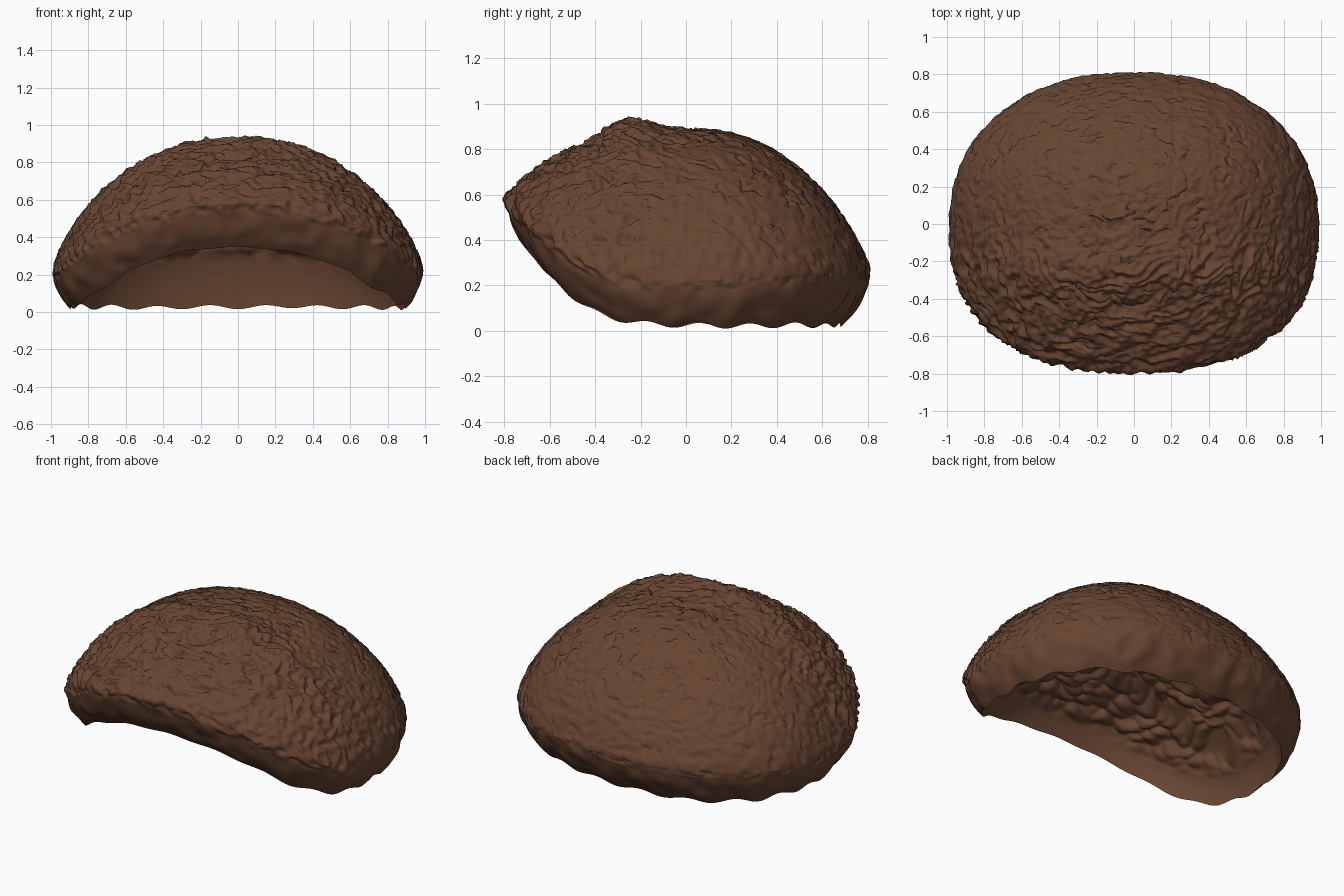
import bpy, bmesh, math
from mathutils import Vector, noise

if "Cube" in bpy.data.objects:
    bpy.data.objects.remove(bpy.data.objects["Cube"])

SEG = 440  # points around the shell

brown = bpy.data.materials.new("dark brown")
brown.diffuse_color = (0.138, 0.06, 0.032, 1)
brown.use_nodes = True
brown.node_tree.nodes["Principled BSDF"].inputs["Base Color"].default_value = brown.diffuse_color


def edge(a):
    """Widest outline of the shell at angle a."""
    c, s = math.cos(a), math.sin(a)
    front = s < 0
    n, ly = (2.45, 0.79) if front else (2.2, 0.81)
    r = (abs(c) ** n + abs(s) ** n) ** (-1 / n)
    x, y = 0.985 * r * c, ly * r * s
    z = 0.22 + (0.36 * (-y / 0.79) ** 2.5 if front else 0.05 * y / 0.81)
    return Vector((x, y, z))


def rim(a):
    """Wavy lower rim, lifted at the front."""
    e = edge(a)
    x, y = e.x * 0.91, e.y * (0.84 if e.y > 0 else 0.87)
    lift = (max(0, -y) / 0.687) ** 3
    wave = 0.011 * math.sin(19 * a) + 0.012 * noise.noise(Vector((x * 4, y * 4, 3)))
    return Vector((x, y, 0.025 + 0.32 * lift + wave * (1 - 0.7 * min(lift, 1))))


def outer(t, a):
    """Dome from apex (t=0) to widest edge (t=0.8), then under-lip to rim (t=1)."""
    e = edge(a)
    if t <= 0.8:
        s = t / 0.8
        q = 0.82 - 0.12 * (e.x / 0.985) ** 2
        z = e.z + (0.89 - e.z) * (1 - s ** 2.3) ** q
        y = s * e.y
        z += 0.055 * math.exp(-((y + 0.26) / 0.13) ** 2) * max(0, 1 - (s * e.x) ** 2) * (1 - s ** 4)
        return Vector((s * e.x, y, z))
    u = (t - 0.8) / 0.2
    r = rim(a)
    mid = Vector((e.x, e.y * 0.99, e.z * 0.45 + r.z * 0.55))
    return e * (1 - u) ** 2 + mid * 2 * u * (1 - u) + r * u * u


def lining(t, a):
    """Domed ceiling from centre (t=0) to wall (t=0.8), then down to rim (t=1)."""
    r = rim(a)
    lift = max(0, -r.y) / 0.687
    back = max(0, r.y) / 0.68
    c = Vector((r.x * 0.93, r.y * 0.93, 0.19 + 0.12 * back ** 2 + 0.28 * lift ** 3))
    if t <= 0.8:
        s = t / 0.8
        return Vector((s * c.x, s * c.y, c.z + (0.6 - c.z) * (1 - s ** 2.2) ** 0.9))
    u = (t - 0.8) / 0.2
    mid = Vector((r.x * 0.99, r.y * 0.99, c.z * 0.6 + r.z * 0.4))
    return c * (1 - u) ** 2 + mid * 2 * u * (1 - u) + r * u * u


def smooth(lo, hi, v):
    k = min(1, max(0, (v - lo) / (hi - lo)))
    return k * k * (3 - 2 * k)


def hair_relief(p, t):
    """Coarse ridges at the front, fine cracks behind, softer on the lip."""
    front = 1 - smooth(-0.35, 0.1, p.y)
    lip = smooth(0.8, 0.86, t)
    warp = noise.noise(p * 6) * 1.5
    q = Vector((p.x * 9 + warp, p.y * 14 + warp, p.z * 14))
    ridge = 1 - 2 * abs(noise.noise(q))
    fine = noise.noise(p * 30)
    crack = 1 - smooth(0, 0.1, abs(noise.noise(Vector((p.x * 9, p.y * 18 + warp, p.z * 18 + 7)))))
    gate = smooth(-0.15, 0.2, noise.noise(p * 9 + Vector((5, 5, 5))))
    rough = (0.008 + 0.015 * front) * (ridge - 0.4) + (0.006 + 0.008 * front) * fine
    rough -= 0.014 * crack * gate
    soft = 0.014 * noise.noise(Vector((p.x * 11, p.y * 11, p.z * 8)))
    return (rough * (1 - lip) + soft * lip) * (1 - smooth(0.93, 1, t))


def lump_relief(p, t):
    """Rounded clumps on the ceiling, fading out on the wall."""
    d = noise.voronoi(p * 10 + Vector((1, 1, 1)) * noise.noise(p * 5))[0][0]
    return (0.045 * (1 - min(1, d * 1.3) ** 2) - 0.02) * (1 - smooth(0.72, 0.84, t))


def build(name, shape, rows, relief, flip):
    bm = bmesh.new()
    angles = [2 * math.pi * i / SEG for i in range(SEG)]
    apex = bm.verts.new(shape(0, 0))
    level = {apex: 0}
    prev = None
    for j in range(1, rows + 1):
        t = j / rows
        ring = [bm.verts.new(shape(t, a)) for a in angles]
        for i, v in enumerate(ring):
            level[v] = t
            k = (i + 1) % SEG
            f = [apex, v, ring[k]] if prev is None else [prev[i], v, ring[k], prev[k]]
            bm.faces.new(f[::-1] if flip else f)
        prev = ring
    bm.normal_update()
    moves = [(v, v.normal * relief(v.co, t)) for v, t in level.items()]
    for v, m in moves:
        v.co += m
    me = bpy.data.meshes.new(name)
    bm.to_mesh(me)
    bm.free()
    me.materials.append(brown)
    for p in me.polygons:
        p.use_smooth = True
    ob = bpy.data.objects.new(name, me)
    bpy.context.collection.objects.link(ob)


# Textured outer dome with its turned-under lip
build("outer_shell", outer, 200, hair_relief, False)
# Lumpy hollow underside
build("inner_lining", lining, 120, lump_relief, True)
